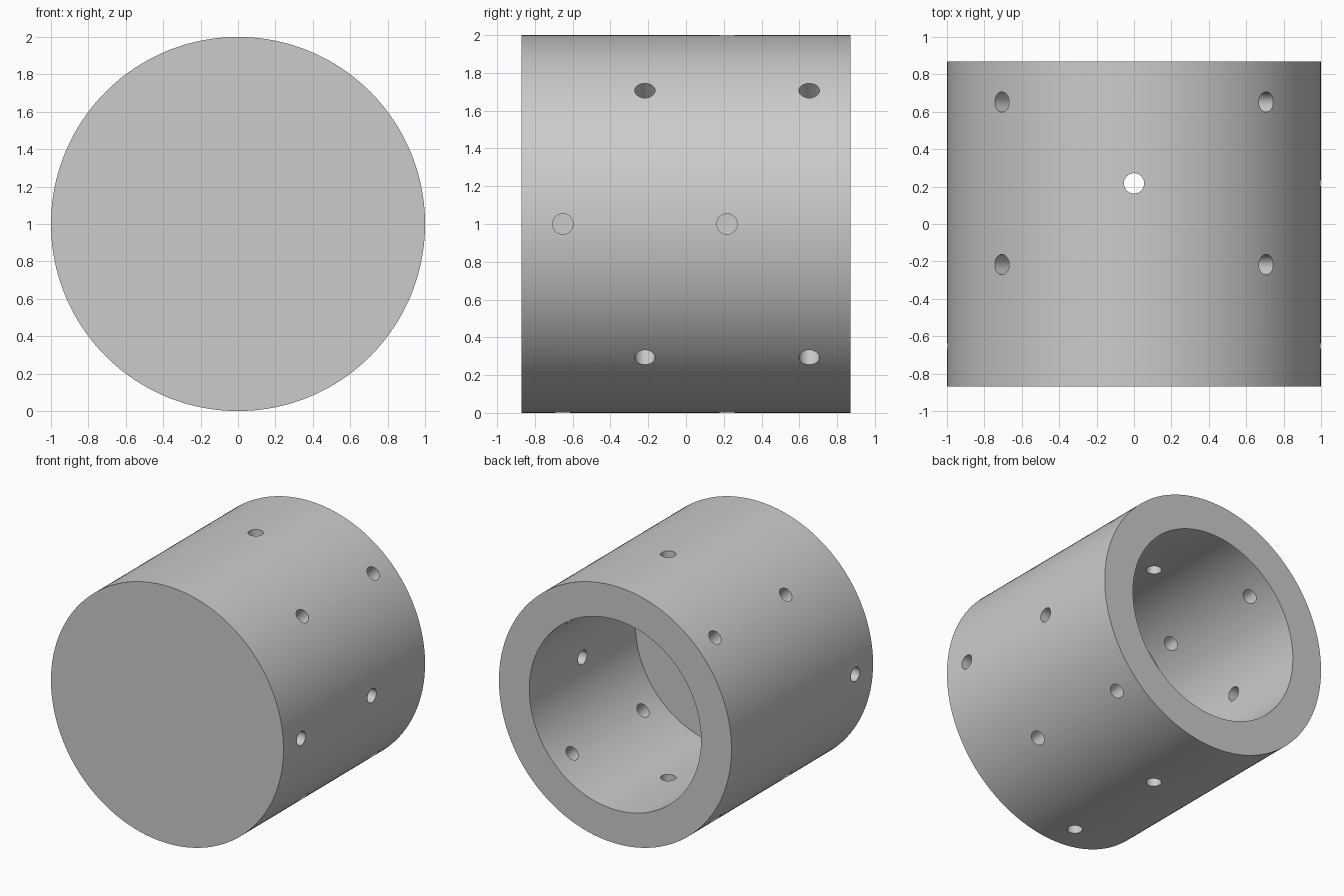
import bpy
import math
from mathutils import Matrix, Vector

cube = bpy.data.objects.get("Cube")
if cube:
    bpy.data.objects.remove(cube, do_unlink=True)

UNIT = 1 / 23
OUTER, BORE, HOLE = 1.0, 17 * UNIT, 1.25 * UNIT
HALF = 20 * UNIT
FLOOR = -10 * UNIT
CENTRE = Vector((0, 0, 1))

grey = bpy.data.materials.new("plain_grey")
grey.use_nodes = True
colour = (0.6, 0.6, 0.6, 1)
grey.diffuse_color = colour
grey.node_tree.nodes["Principled BSDF"].inputs["Base Color"].default_value = colour


def rod(name, start, end, radius, sides):
    """Solid cylinder running between two points."""
    axis = end - start
    bpy.ops.mesh.primitive_cylinder_add(vertices=sides, radius=radius, depth=axis.length)
    obj = bpy.context.object
    obj.name = name
    turn = axis.to_track_quat("Z", "Y").to_matrix().to_4x4()
    obj.data.transform(Matrix.Translation((start + end) / 2) @ turn)
    obj.data.materials.append(grey)
    return obj


def along(y):
    return CENTRE + Vector((0, y, 0))


# Closed-front sleeve body
sleeve = rod("sleeve", along(-HALF), along(HALF), OUTER, 160)

# Main bore, open at the back
cutters = [rod("bore_cutter", along(FLOOR), along(HALF + 0.2), BORE, 128)]

# Staggered radial holes: alternate directions are shifted along the axis
for i in range(8):
    angle = i * math.pi / 4
    out = Vector((math.cos(angle), 0, math.sin(angle)))
    for y in ((-15 * UNIT, 5 * UNIT) if i % 2 == 0 else (-5 * UNIT, 15 * UNIT)):
        # Holes ahead of the bore floor are blind
        inner = BORE if y < FLOOR else BORE - 0.1
        cutters.append(rod("hole_cutter", along(y) + out * inner,
                           along(y) + out * (OUTER + 0.1), HOLE, 32))

for cutter in cutters:
    cutter.hide_render = True
    cut = sleeve.modifiers.new("cut", "BOOLEAN")
    cut.operation = "DIFFERENCE"
    cut.solver = "EXACT"
    cut.object = cutter

# Apply the cuts and drop the cutters
bpy.ops.object.select_all(action="DESELECT")
sleeve.select_set(True)
bpy.context.view_layer.objects.active = sleeve
for name in [m.name for m in sleeve.modifiers]:
    bpy.ops.object.modifier_apply(modifier=name)
for cutter in cutters:
    bpy.data.objects.remove(cutter, do_unlink=True)
bpy.ops.object.shade_smooth_by_angle(angle=math.radians(30))
